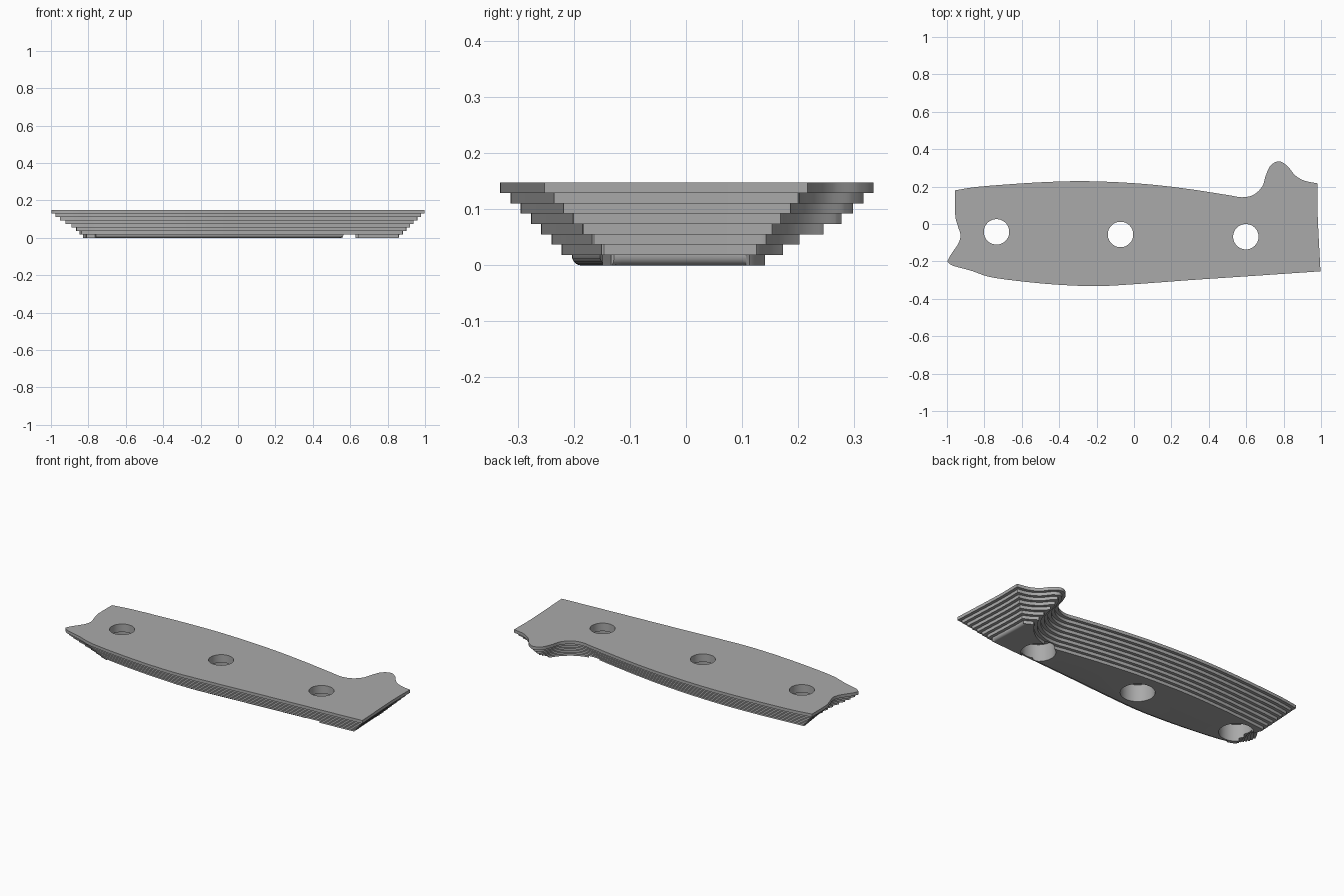
import bpy, bmesh, math
from mathutils import Vector
from mathutils.kdtree import KDTree

if "Cube" in bpy.data.objects:
    bpy.data.objects.remove(bpy.data.objects["Cube"])

LAYERS, HEIGHT, INSET, SPACING = 8, 0.148, 0.0183, 0.006
THICK = HEIGHT / LAYERS

grey = bpy.data.materials.new("plain grey")
grey.use_nodes = True
grey.diffuse_color = (0.4, 0.4, 0.4, 1)
grey.node_tree.nodes["Principled BSDF"].inputs["Base Color"].default_value = (0.4, 0.4, 0.4, 1)

# Outline edges, clockwise; each list is one smooth curve between sharp corners
back = [(-.957, .18), (-.85, .197), (-.7, .21), (-.5, .223), (-.3, .229), (-.1, .224),
        (.1, .21), (.3, .186), (.5, .155), (.58, .143), (.64, .157), (.685, .2),
        (.705, .26), (.73, .312), (.775, .335), (.82, .31), (.86, .262), (.91, .232), (.982, .217)]
right_end = [(.982, .217), (.982, .05), (.997, -.253)]
front = [(.997, -.253), (.6, -.28), (.3, -.3), (0, -.322), (-.2, -.332), (-.4, -.325),
         (-.6, -.307), (-.77, -.283), (-.87, -.25), (-.97, -.222), (-.998, -.2)]
left_end = [(-.998, -.2), (-.98, -.165), (-.94, -.105), (-.928, -.06), (-.942, -.01),
            (-.956, .05), (-.957, .18)]


def smooth_path(pts):
    """Evenly spaced Catmull-Rom samples, without the last point."""
    p = [Vector(q) for q in pts]
    p = [2 * p[0] - p[1]] + p + [2 * p[-1] - p[-2]]
    out = []
    for a, b, c, d in zip(p, p[1:], p[2:], p[3:]):
        n = max(2, round((c - b).length / SPACING))
        for i in range(n):
            t = i / n
            out.append(0.5 * (2 * b + (c - a) * t + (2 * a - 5 * b + 4 * c - d) * t * t
                              + (3 * b - a - 3 * c + d) * t ** 3))
    return out


outline = [v for edge in (back, right_end, front, left_end) for v in smooth_path(edge)]
tree = KDTree(len(outline))
for i, v in enumerate(outline):
    tree.insert(v.to_3d(), i)
tree.balance()


def inset_outline(dist):
    """Offset inward, dropping points that fold over near corners."""
    if dist == 0:
        return outline
    out = []
    for i, v in enumerate(outline):
        t = (outline[(i + 1) % len(outline)] - outline[i - 1]).normalized()
        q = v + Vector((t.y, -t.x)) * dist
        if tree.find(q.to_3d())[2] > dist - 2e-4:
            out.append(q)
    return out


def make_object(name, bm):
    bmesh.ops.recalc_face_normals(bm, faces=bm.faces)
    me = bpy.data.meshes.new(name)
    bm.to_mesh(me)
    bm.free()
    me.materials.append(grey)
    ob = bpy.data.objects.new(name, me)
    bpy.context.collection.objects.link(ob)
    return ob


def make_layer(name, pts, z, rounded):
    bm = bmesh.new()
    base = bm.faces.new([bm.verts.new((p.x, p.y, z)) for p in pts])
    top = bmesh.ops.extrude_face_region(bm, geom=[base], use_keep_orig=True)
    bmesh.ops.translate(bm, vec=(0, 0, THICK),
                        verts=[g for g in top["geom"] if isinstance(g, bmesh.types.BMVert)])
    if rounded:
        # Round the underside along the front and the right end
        edges = []
        for e in base.edges:
            m = (e.verts[0].co + e.verts[1].co) / 2
            d = (e.verts[1].co - e.verts[0].co).normalized()
            if (m.y < -.1 and -.76 < m.x < .6 and abs(d.x) > .8) or (m.x > .8 and abs(d.y) > .97 and m.y < .11):
                edges.append(e)
        bmesh.ops.bevel(bm, geom=edges, offset=THICK * .93, segments=5, profile=.5,
                        affect='EDGES', clamp_overlap=False)
    return make_object(name, bm)


# Bolt holes: narrow through bore with a wide counterbore underneath
def make_cutter(x, y):
    bm = bmesh.new()
    prof = [(.092, -.05), (.092, .1), (.068, .1), (.068, .25)]
    n = 48
    rings = [[bm.verts.new((x + r * math.cos(math.tau * k / n), y + r * math.sin(math.tau * k / n), z))
              for k in range(n)] for r, z in prof]
    for lo, hi in zip(rings, rings[1:]):
        for k in range(n):
            bm.faces.new((lo[k], lo[(k + 1) % n], hi[(k + 1) % n], hi[k]))
    bm.faces.new(rings[0])
    bm.faces.new(rings[-1])
    ob = make_object("bolt_hole_cutter", bm)
    ob.hide_render = True
    return ob


cutters = [make_cutter(x, y) for x, y in ((-.735, -.042), (-.072, -.056), (.598, -.068))]

# Stacked plates, each lower one stepped inward
for k in range(LAYERS):
    plate = make_layer(f"handle_plate_{k + 1}", inset_outline(INSET * k),
                       HEIGHT - THICK * (k + 1), k == LAYERS - 1)
    bpy.ops.object.select_all(action='DESELECT')
    plate.select_set(True)
    bpy.context.view_layer.objects.active = plate
    for c in cutters:
        mod = plate.modifiers.new("bolt_hole", 'BOOLEAN')
        mod.operation, mod.solver, mod.object = 'DIFFERENCE', 'EXACT', c
        bpy.ops.object.modifier_apply(modifier=mod.name)
    bpy.ops.object.shade_smooth_by_angle(angle=math.radians(30))

for c in cutters:
    bpy.data.objects.remove(c)
